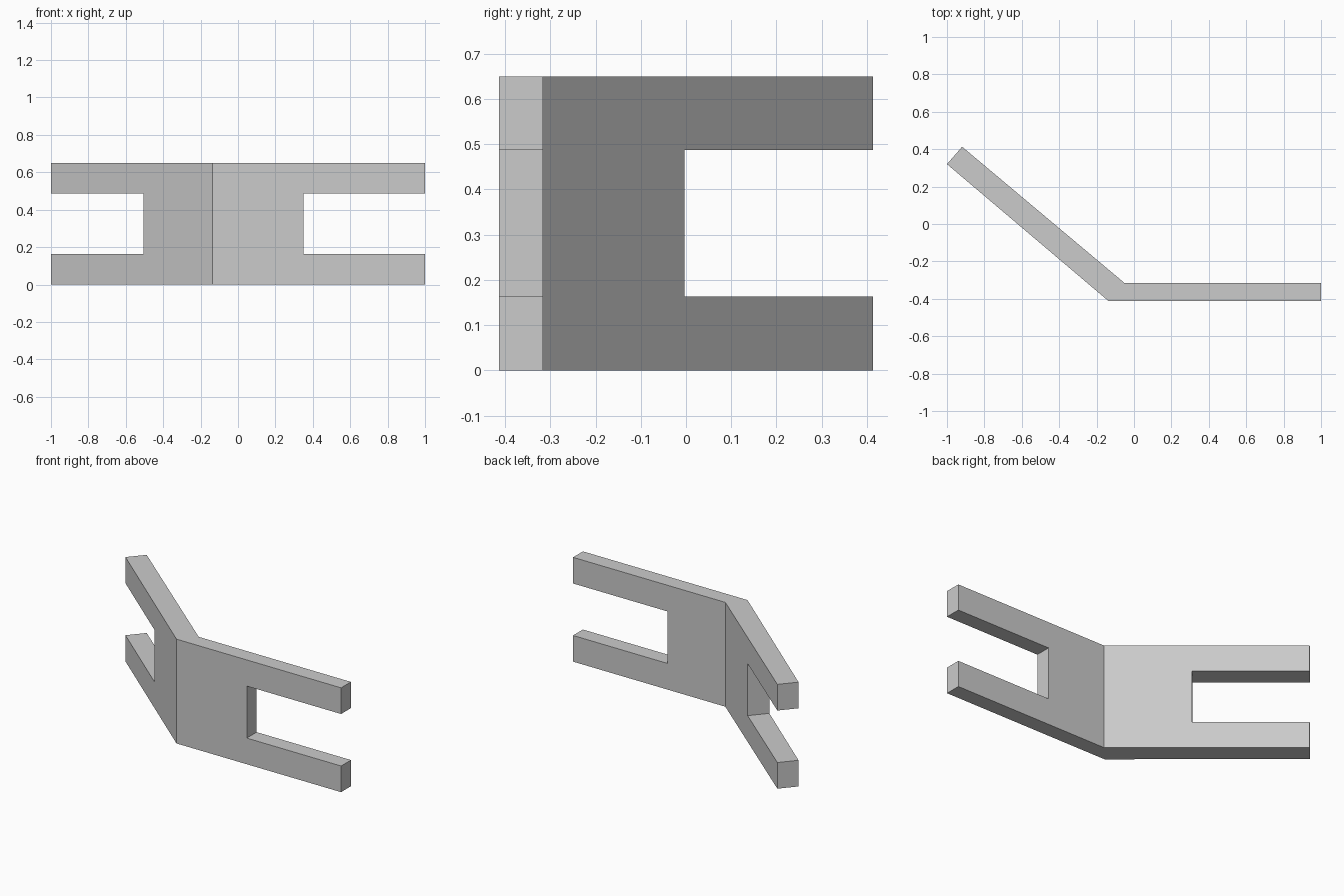
import bpy
import bmesh
from mathutils import Vector

cube = bpy.data.objects.get("Cube")
if cube:
    bpy.data.objects.remove(cube, do_unlink=True)

HEIGHT = 0.65
SLOT_LOW, SLOT_HIGH = 0.163, 0.487

grey = bpy.data.materials.new("light_grey")
grey.use_nodes = True
colour = (0.6, 0.6, 0.6, 1)
grey.diffuse_color = colour
grey.node_tree.nodes["Principled BSDF"].inputs["Base Color"].default_value = colour


def extrude_plan(name, plan, low, high):
    """Raise a flat plan outline into a prism."""
    bm = bmesh.new()
    face = bm.faces.new([bm.verts.new((p[0], p[1], low)) for p in plan])
    raised = bmesh.ops.extrude_face_region(bm, geom=[face])["geom"]
    verts = [v for v in raised if isinstance(v, bmesh.types.BMVert)]
    bmesh.ops.translate(bm, verts=verts, vec=(0, 0, high - low))
    bmesh.ops.recalc_face_normals(bm, faces=bm.faces)
    mesh = bpy.data.meshes.new(name)
    bm.to_mesh(mesh)
    bm.free()
    mesh.materials.append(grey)
    obj = bpy.data.objects.new(name, mesh)
    bpy.context.collection.objects.link(obj)
    return obj


def slot_plan(start, end, thickness):
    """Outline running past the plate faces and its open end."""
    along = (end - start).normalized()
    across = (thickness.normalized()) * 0.05
    outer, inner = -across, thickness + across
    far = end + along * 0.1
    return [start + outer, far + outer, far + inner, start + inner]


# Bent plate, mitred at the fold
bend_front, bend_back = Vector((-0.135, -0.413)), Vector((-0.05, -0.316))
left_front, left_back = Vector((1, -0.413)), Vector((1, -0.316))
right_front, right_back = Vector((-1, 0.32)), Vector((-0.919, 0.413))
bracket = extrude_plan(
    "bent_bracket",
    [right_front, bend_front, left_front, left_back, bend_back, right_back],
    0, HEIGHT)

# Open slots splitting each wing into two prongs
slots = {
    "left_slot_cutter": slot_plan(
        Vector((0.35, -0.413)), left_front, left_back - left_front),
    "right_slot_cutter": slot_plan(
        bend_front.lerp(right_front, 0.428), right_front, right_back - right_front),
}
for name, plan in slots.items():
    cutter = extrude_plan(name, plan, SLOT_LOW, SLOT_HIGH)
    cutter.hide_render = True
    cut = bracket.modifiers.new(name, "BOOLEAN")
    cut.operation = "DIFFERENCE"
    cut.solver = "EXACT"
    cut.object = cutter
    bpy.context.view_layer.objects.active = bracket
    bpy.ops.object.modifier_apply(modifier=cut.name)
    bpy.data.objects.remove(cutter, do_unlink=True)
